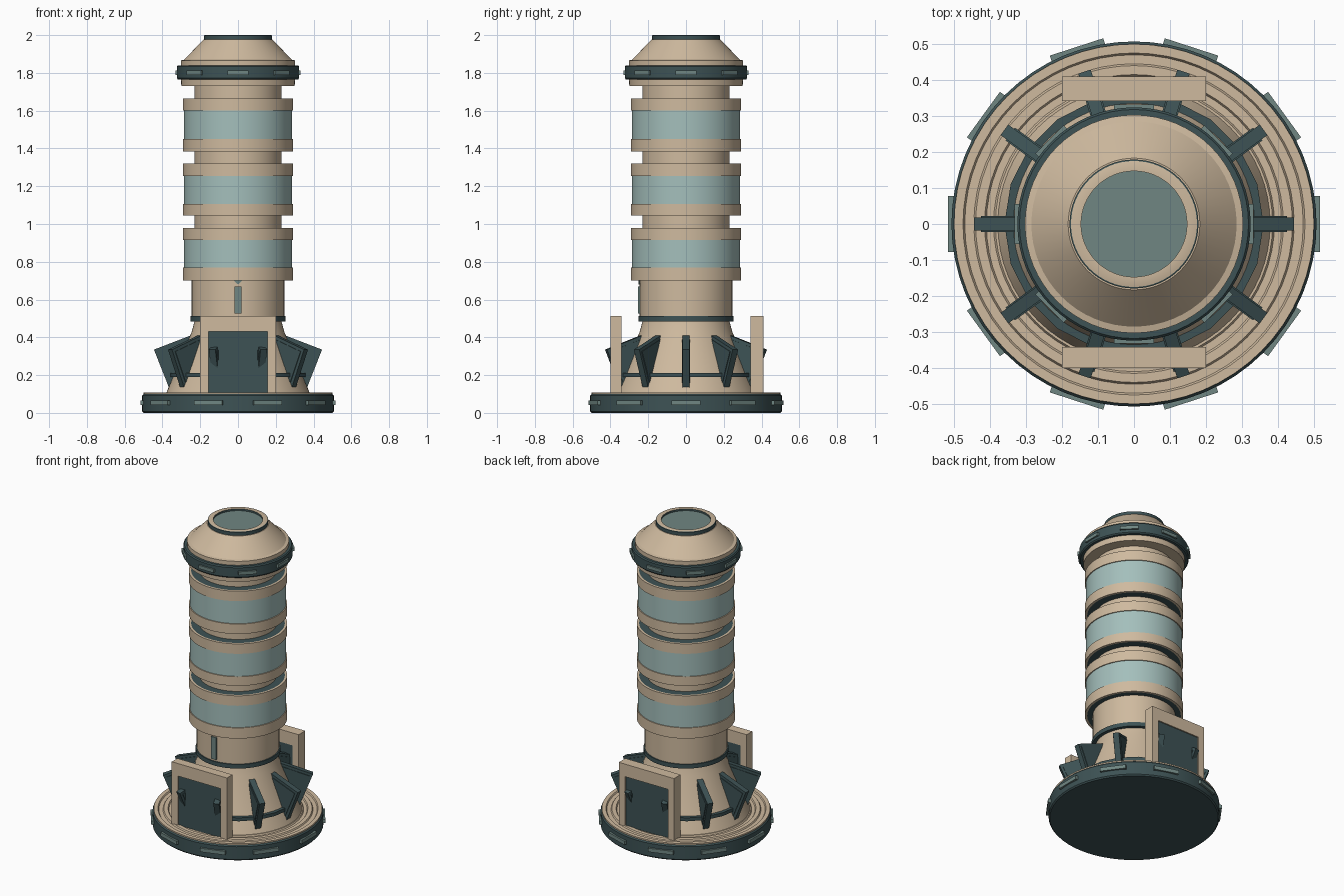
import bpy, bmesh, math
from mathutils import Matrix, Vector

if "Cube" in bpy.data.objects:
    bpy.data.objects.remove(bpy.data.objects["Cube"])


def material(name, rgb):
    m = bpy.data.materials.new(name)
    m.diffuse_color = (*rgb, 1)
    m.use_nodes = True
    m.node_tree.nodes["Principled BSDF"].inputs["Base Color"].default_value = m.diffuse_color
    return m


TAN = material("tan", (0.62, 0.49, 0.345))
DARK = material("dark teal", (0.047, 0.085, 0.09))
GLASS = material("pale glass", (0.37, 0.52, 0.50))
GREY = material("grey teal", (0.16, 0.24, 0.225))


def finish(name, bm, mats, smooth=False):
    bmesh.ops.recalc_face_normals(bm, faces=bm.faces)
    me = bpy.data.meshes.new(name)
    bm.to_mesh(me)
    bm.free()
    for m in mats:
        me.materials.append(m)
    ob = bpy.data.objects.new(name, me)
    bpy.context.collection.objects.link(ob)
    if smooth:
        bpy.ops.object.select_all(action='DESELECT')
        ob.select_set(True)
        bpy.context.view_layer.objects.active = ob
        bpy.ops.object.shade_smooth_by_angle(angle=math.radians(30))
    return ob


def lathe(name, profile, mats, bands=None, n=64):
    """Spin (radius, height) points; bands gives the material index per segment."""
    bm = bmesh.new()
    rings = []
    for r, z in profile:
        if r == 0:
            rings.append([bm.verts.new((0, 0, z))] * n)
        else:
            rings.append([bm.verts.new((r * math.cos(i * math.tau / n),
                                        r * math.sin(i * math.tau / n), z)) for i in range(n)])
    for k in range(len(rings) - 1):
        for i in range(n):
            j = (i + 1) % n
            quad = [rings[k][i], rings[k][j], rings[k + 1][j], rings[k + 1][i]]
            f = bm.faces.new(list(dict.fromkeys(quad)))
            f.material_index = bands[k] if bands else 0
    return finish(name, bm, mats, True)


def box(name, lo, hi, mat, turn=0):
    bm = bmesh.new()
    lo, hi = Vector(lo), Vector(hi)
    bmesh.ops.create_cube(bm, size=1, matrix=Matrix.Translation((lo + hi) / 2)
                          @ Matrix.Diagonal((*(hi - lo), 1)))
    bm.transform(Matrix.Rotation(turn, 4, 'Z'))
    return finish(name, bm, [mat])


def prism(name, outline, half, mat, turn=0):
    """Extrude an (x, z) outline across y, then turn it about the tower axis."""
    bm = bmesh.new()
    a = [bm.verts.new((x, -half, z)) for x, z in outline]
    b = [bm.verts.new((x, half, z)) for x, z in outline]
    bm.faces.new(a)
    bm.faces.new(b[::-1])
    for i in range(len(a)):
        j = (i + 1) % len(a)
        bm.faces.new((a[i], a[j], b[j], b[i]))
    bm.transform(Matrix.Rotation(turn, 4, 'Z'))
    return finish(name, bm, [mat])


# Base disc and stepped deck
lathe("base_disc", [(0, 0), (0.5, 0), (0.507, 0.008), (0.507, 0.092), (0.5, 0.1), (0, 0.1)], [DARK])
lathe("base_deck", [(0.5, 0.1), (0.5, 0.109), (0.475, 0.109), (0.47, 0.101), (0.445, 0.101),
                    (0.44, 0.109), (0.415, 0.109), (0.41, 0.101), (0.39, 0.101),
                    (0.385, 0.109), (0.3, 0.109)], [TAN])

# Flared foot, bands and neck
lathe("foot_cone", [(0.38, 0.105), (0.34, 0.2), (0.245, 0.43), (0.23, 0.485)], [TAN])
lathe("foot_band", [(0.33, 0.19), (0.36, 0.19), (0.36, 0.212), (0.33, 0.212)], [DARK], n=20)
lathe("collar_band", [(0.22, 0.485), (0.252, 0.485), (0.252, 0.512), (0.22, 0.512)], [DARK])
lathe("neck", [(0.245, 0.505), (0.245, 0.705)], [TAN])
box("neck_slot", (-0.019, -0.253, 0.525), (0.019, -0.235, 0.67), GREY)
prism("neck_pointer", [(-0.022, 0.7), (0.022, 0.7), (0, 0.68)], 0.004, GREY).location.y = -0.247

# Three glazed modules with tan flanges and dark end faces
for i, (z0, z1, z2, z3) in enumerate([(0.70, 0.77, 0.915, 0.98),
                                      (1.045, 1.105, 1.255, 1.32),
                                      (1.385, 1.45, 1.60, 1.665)]):
    lathe(f"module_{i + 1}",
          [(0.2, z0), (0.278, z0), (0.292, z0), (0.292, z1), (0.286, z1),
           (0.286, z2), (0.292, z2), (0.292, z3), (0.278, z3), (0.2, z3)],
          [TAN, DARK, GLASS], [1, 0, 0, 0, 2, 0, 0, 0, 1])
    lathe(f"spacer_{i + 1}", [(0.23, z3 - 0.01), (0.23, z3 + 0.075)], [TAN])

# Head: flange, dark ring, sloped cap, rim and recessed lens
lathe("head_flange", [(0.2, 1.73), (0.3, 1.73), (0.302, 1.77)], [TAN])
lathe("head_ring", [(0.28, 1.765), (0.318, 1.765), (0.324, 1.772), (0.324, 1.833),
                    (0.318, 1.84), (0.28, 1.84)], [DARK])
lathe("head_cap", [(0.303, 1.84), (0.303, 1.866), (0.285, 1.87), (0.183, 1.976), (0.14, 1.976)], [TAN])
lathe("top_rim", [(0.17, 1.975), (0.179, 1.975), (0.179, 1.998), (0.175, 2.0), (0.147, 2.0), (0.147, 1.985)],
      [DARK, TAN], [0, 0, 0, 1, 0])
lathe("top_lens", [(0.147, 1.988), (0, 1.988)], [GREY])

# Lights around the base and the head ring
for i in range(10):
    box(f"base_light_{i + 1}", (0.48, -0.078, 0.042), (0.517, 0.078, 0.066), GREY, i * math.tau / 10)
for i in range(8):
    box(f"head_light_{i + 1}", (0.3, -0.055, 1.79), (0.332, 0.055, 1.812), GREY, i * math.tau / 8)

# Ten slanted fins around the foot, each with a raised side panel
fin = [(0.29, 0.12), (0.36, 0.12), (0.445, 0.335), (0.25, 0.41), (0.22, 0.40)]
panel = [(0.315, 0.145), (0.35, 0.145), (0.425, 0.325), (0.26, 0.388), (0.25, 0.375)]
for i in range(10):
    prism(f"fin_{i + 1}", fin, 0.018, DARK, i * math.tau / 10)
    prism(f"fin_panel_{i + 1}", panel, 0.022, DARK, i * math.tau / 10)

# Door frames with dark doors, front and back
for name, turn, out in (("front", 0, 0.400), ("back", math.pi, 0.410)):
    for side, x in (("left", -0.2), ("right", 0.155)):
        box(f"{name}_frame_{side}", (x, -out, 0.105), (x + 0.045, -0.342, 0.512), TAN, turn)
    box(f"{name}_frame_top", (-0.155, -out, 0.43), (0.155, -0.342, 0.512), TAN, turn)
    box(f"{name}_door", (-0.155, -out + 0.008, 0.105), (0.155, -0.345, 0.43), DARK, turn)
